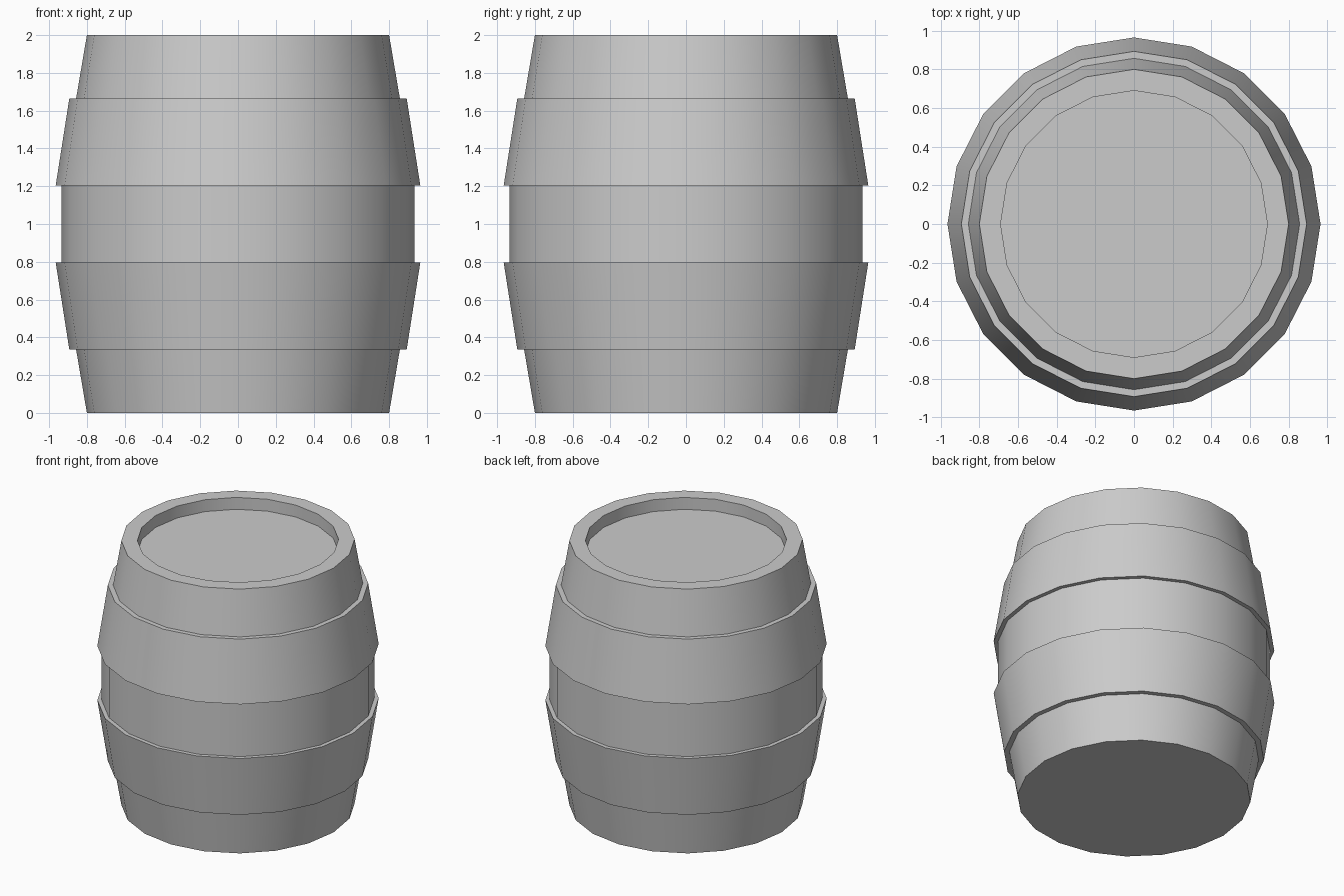
import bpy, bmesh
from math import tau, radians

if "Cube" in bpy.data.objects:
    bpy.data.objects.remove(bpy.data.objects["Cube"])

SIDES = 20


def lathe(name, profile):
    """Revolve (radius, z) points around z; radius 0 makes no point, ends with an n-gon cap."""
    bm = bmesh.new()
    rings = []
    for r, z in profile:
        ring = bmesh.ops.create_circle(bm, segments=SIDES, radius=r)["verts"]
        bmesh.ops.translate(bm, verts=ring, vec=(0, 0, z))
        rings.append(ring)
    for a, b in zip(rings, rings[1:]):
        for i in range(SIDES):
            j = (i + 1) % SIDES
            bm.faces.new((a[i], a[j], b[j], b[i]))
    bm.faces.new(rings[0])
    bm.faces.new(rings[-1])
    bmesh.ops.recalc_face_normals(bm, faces=bm.faces)
    mesh = bpy.data.meshes.new(name)
    bm.to_mesh(mesh)
    bm.free()
    obj = bpy.data.objects.new(name, mesh)
    bpy.context.collection.objects.link(obj)
    bpy.ops.object.select_all(action='DESELECT')
    obj.select_set(True)
    bpy.context.view_layer.objects.active = obj
    bpy.ops.object.shade_smooth_by_angle(angle=radians(30))
    return obj


# Lower half: tapered staves, then the raised hoop, up to the straight middle
half = [(0.80, 0.0), (0.857, 0.335), (0.893, 0.335), (0.965, 0.795), (0.935, 0.795)]
# Upper half mirrors the lower about z = 1
upper = [(r, 2 - z) for r, z in reversed(half)]
# Top rim and recessed lid
lid = [(0.69, 2.0), (0.69, 1.91)]

lathe("barrel", half + upper + lid)
